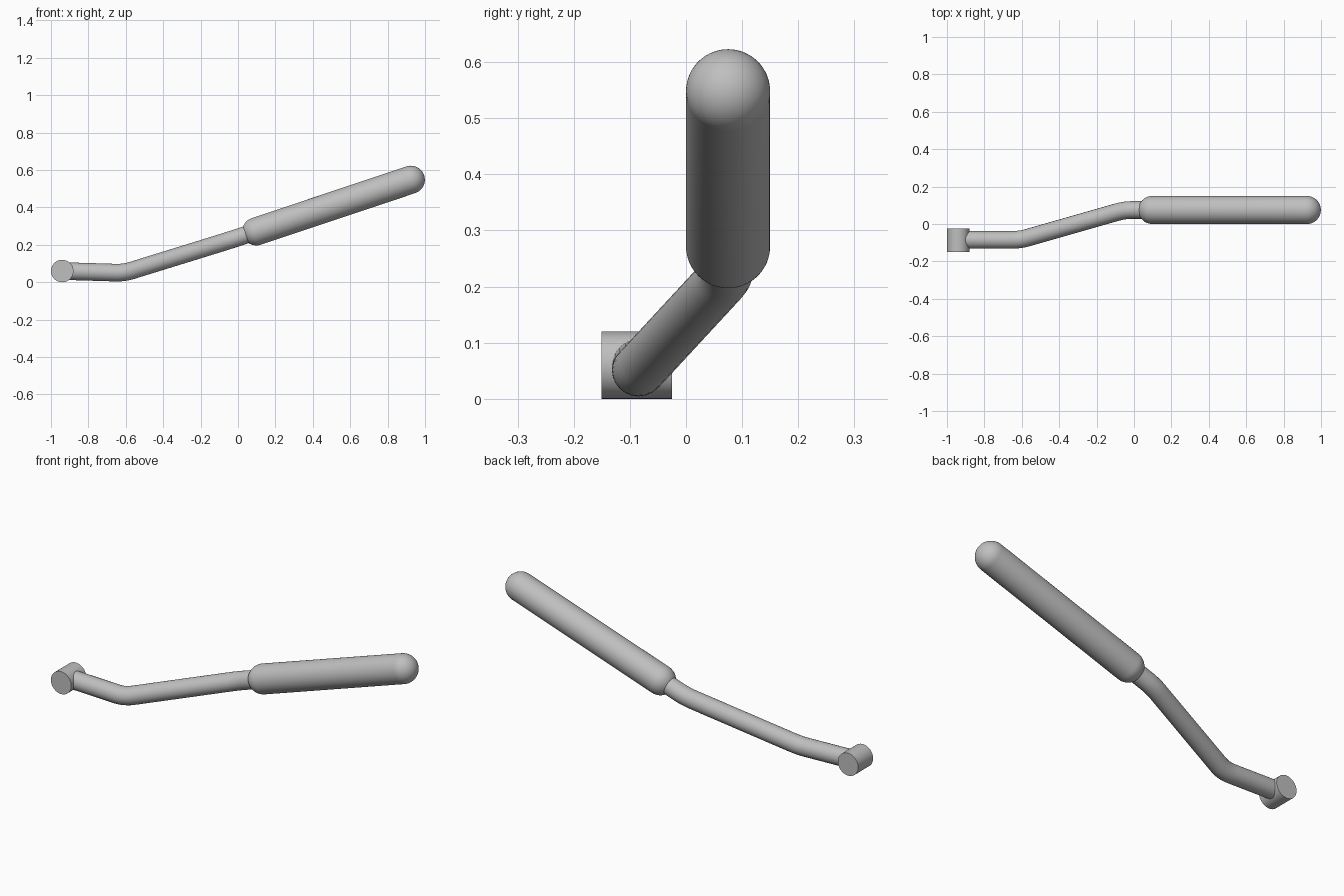
import bpy, math
from mathutils import Vector

cube = bpy.data.objects.get("Cube")
if cube:
    bpy.data.objects.remove(cube, do_unlink=True)

grey = bpy.data.materials.new("plain grey")
grey.use_nodes = True
GREY = (0.52, 0.52, 0.52, 1)
grey.diffuse_color = GREY
grey.node_tree.nodes["Principled BSDF"].inputs["Base Color"].default_value = GREY


def finish(name):
    obj = bpy.context.object
    obj.name = name
    obj.data.materials.append(grey)
    bpy.ops.object.shade_smooth_by_angle(angle=math.radians(35))
    return obj


def revolve(name, profile, start, end, sides=64):
    """Spin a (distance along axis, radius) profile around start-end."""
    start, axis = Vector(start), (Vector(end) - Vector(start)).normalized()
    turn = axis.to_track_quat('Z', 'Y')
    verts, faces = [], []
    for along, radius in profile:
        for i in range(sides):
            a = math.tau * i / sides
            verts.append(start + turn @ Vector((radius * math.cos(a), radius * math.sin(a), along)))
    for r in range(len(profile) - 1):
        for i in range(sides):
            j = (i + 1) % sides
            faces.append((r * sides + i, r * sides + j, (r + 1) * sides + j, (r + 1) * sides + i))
    faces.append(tuple(reversed(range(sides))))
    faces.append(tuple(range(len(verts) - sides, len(verts))))
    mesh = bpy.data.meshes.new(name)
    mesh.from_pydata(verts, [], faces)
    obj = bpy.data.objects.new(name, mesh)
    bpy.context.collection.objects.link(obj)
    bpy.ops.object.select_all(action='DESELECT')
    bpy.context.view_layer.objects.active = obj
    obj.select_set(True)
    return finish(name)


# Pivot boss, lying front to back
revolve("pivot_boss", [(0, 0.06), (0.126, 0.06)], (-0.94, -0.151, 0.06), (-0.94, 0, 0.06))

# Grip: capsule with round ends
low, high = Vector((0.098, 0.075, 0.272)), Vector((0.924, 0.075, 0.548))
length, R, steps = (high - low).length, 0.075, 14
arc = [math.radians(2 + 88 * i / steps) for i in range(steps + 1)]
profile = [(-R * math.cos(a), R * math.sin(a)) for a in arc]
profile += [(length + R * math.cos(a), R * math.sin(a)) for a in reversed(arc)]
revolve("handle_grip", profile, low, high)

# Arm: bent rod with softened corners, running from the boss into the grip
path = [Vector(p) for p in ((-0.94, -0.085, 0.06), (-0.61, -0.085, 0.05),
                            (-0.05, 0.075, 0.223), (0.098, 0.075, 0.272))]
points = [path[0]]
for before, corner, after in zip(path, path[1:], path[2:]):
    a = corner + (before - corner).normalized() * 0.045
    b = corner + (after - corner).normalized() * 0.045
    for i in range(7):
        t = i / 6
        points.append(a * (1 - t) ** 2 + corner * 2 * t * (1 - t) + b * t * t)
points.append(path[-1])
curve = bpy.data.curves.new("bent_arm", 'CURVE')
curve.dimensions = '3D'
curve.bevel_depth = 0.047
curve.bevel_resolution = 10
curve.use_fill_caps = True
spline = curve.splines.new('POLY')
spline.points.add(len(points) - 1)
for sp, p in zip(spline.points, points):
    sp.co = (*p, 1)
arm = bpy.data.objects.new("bent_arm", curve)
bpy.context.collection.objects.link(arm)
bpy.ops.object.select_all(action='DESELECT')
bpy.context.view_layer.objects.active = arm
arm.select_set(True)
bpy.ops.object.convert(target='MESH')
finish("bent_arm")
